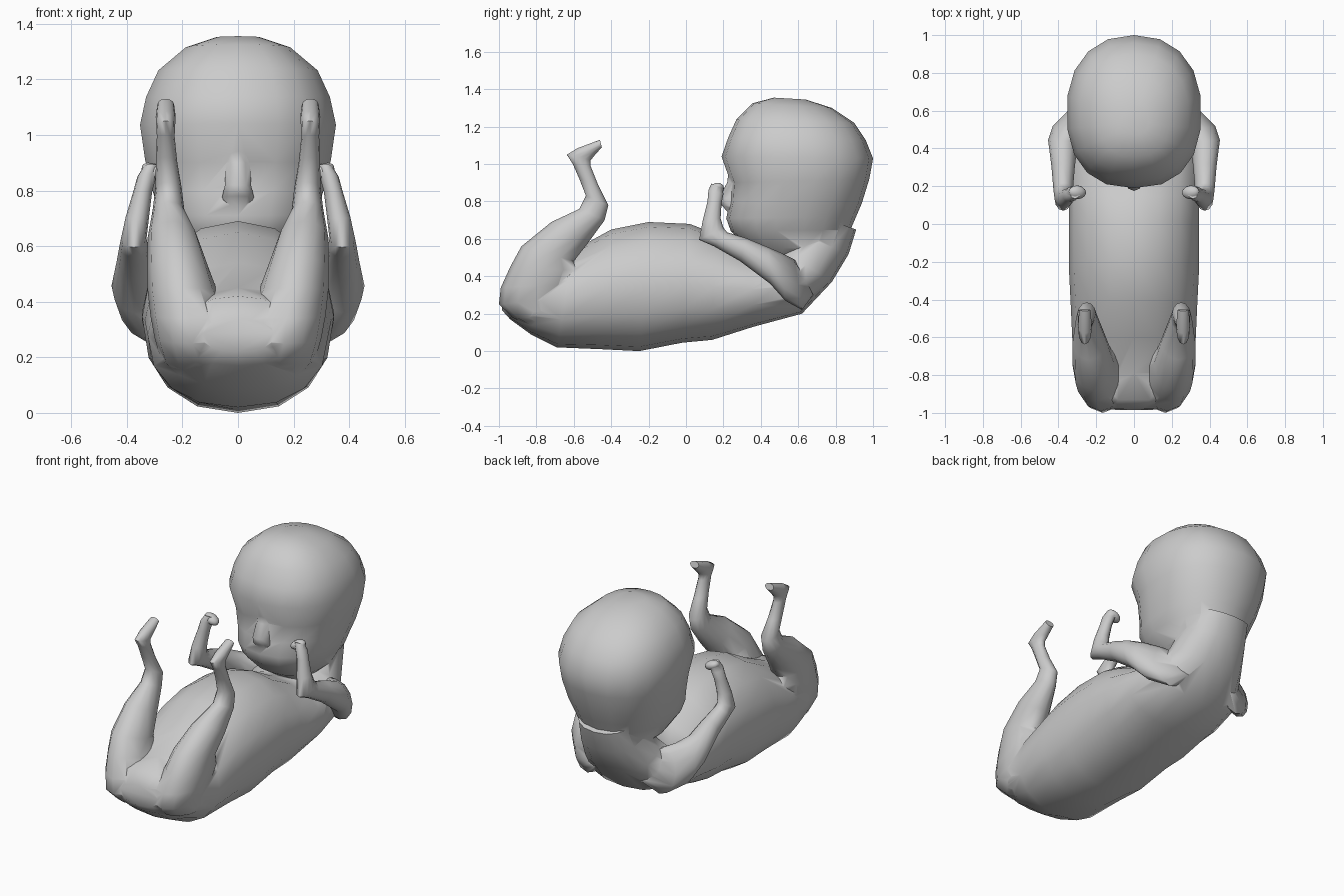
import bpy, bmesh
from math import sin, cos, pi, copysign
from mathutils import Vector, Euler


def loft(name, rings, sides=16, power=2.0, power_back=None, mirror=False):
    """Skin rings given as (y0, z0, y1, z1, x centre, half width)."""
    bm = bmesh.new()
    loops = []
    for y0, z0, y1, z1, x, w in rings:
        a, b = Vector((x, y0, z0)), Vector((x, y1, z1))
        mid, half = (a + b) / 2, (b - a) / 2
        loop = []
        for i in range(sides):
            t = 2 * pi * i / sides
            p = power if cos(t) > 0 else (power_back or power)
            c = copysign(abs(cos(t)) ** (2 / p), cos(t))
            s = copysign(abs(sin(t)) ** (2 / p), sin(t))
            loop.append(bm.verts.new(mid - half * c + Vector((w * s, 0, 0))))
        loops.append(loop)
    for p, q in zip(loops, loops[1:]):
        for i in range(sides):
            j = (i + 1) % sides
            bm.faces.new((p[i], p[j], q[j], q[i]))
    for loop in (loops[0], loops[-1]):
        bm.faces.new(loop)
    return finish(name, bm, mirror)


def blob(name, loc, scale, rot=(0, 0, 0), mirror=False):
    bm = bmesh.new()
    bmesh.ops.create_uvsphere(bm, u_segments=12, v_segments=8, radius=1)
    for v in bm.verts:
        v.co = v.co * Vector(scale)
    bmesh.ops.rotate(bm, verts=bm.verts, matrix=Euler(rot).to_matrix())
    bmesh.ops.translate(bm, verts=bm.verts, vec=loc)
    return finish(name, bm, mirror)


def finish(name, bm, mirror):
    if mirror:
        bmesh.ops.mirror(bm, geom=bm.verts[:] + bm.edges[:] + bm.faces[:],
                         axis='X', merge_dist=-1)
    bmesh.ops.recalc_face_normals(bm, faces=bm.faces)
    me = bpy.data.meshes.new(name)
    bm.to_mesh(me)
    bm.free()
    ob = bpy.data.objects.new(name, me)
    bpy.context.collection.objects.link(ob)
    return ob


# Torso, from the seat to the nape of the neck (back side, belly side)
torso = loft("body", [
    (-.985, .22, -.975, .34, 0, .13),
    (-.94, .17, -.93, .42, 0, .22),
    (-.83, .09, -.79, .45, 0, .29),
    (-.69, .02, -.60, .54, 0, .325),
    (-.45, .01, -.40, .65, 0, .335),
    (-.25, .00, -.20, .69, 0, .345),
    (-.02, .045, .02, .68, 0, .345),
    (.14, .06, .15, .63, 0, .345),
    (.36, .13, .33, .53, 0, .345),
    (.62, .20, .45, .49, 0, .31),
    (.78, .37, .50, .55, 0, .24),
    (.87, .52, .55, .65, 0, .20),
    (.91, .65, .62, .75, 0, .18)], power=2.25, power_back=2.0)

# Head, from under the chin to the crown (face side, back side)
head = loft("head", [
    (.45, .475, .72, .48, 0, .12),
    (.33, .55, .83, .55, 0, .20),
    (.24, .64, .88, .65, 0, .26),
    (.215, .71, .91, .72, 0, .285),
    (.235, .80, .94, .79, 0, .31),
    (.24, .90, .98, .92, 0, .338),
    (.19, 1.04, 1.0, 1.03, 0, .357),
    (.225, 1.14, .96, 1.13, 0, .335),
    (.27, 1.24, .90, 1.22, 0, .29),
    (.355, 1.325, .78, 1.30, 0, .19),
    (.47, 1.355, .64, 1.345, 0, .08)],
    sides=18, power=2.4, power_back=2.25)

# Nose ridge running down from the brow
nose = loft("nose", [
    (.23, .98, .30, .98, 0, .04),
    (.22, .90, .30, .90, 0, .045),
    (.175, .82, .30, .81, 0, .05),
    (.19, .78, .30, .77, 0, .06),
    (.235, .73, .30, .73, 0, .04)], sides=10)

# Legs, folded up from the seat, with shin and foot
legs = loft("legs", [
    (-.80, .12, -.60, .13, .13, .09),
    (-.92, .175, -.60, .19, .15, .125),
    (-1.0, .25, -.60, .29, .165, .135),
    (-.99, .34, -.58, .36, .175, .14),
    (-.94, .45, -.56, .43, .20, .125),
    (-.88, .56, -.60, .48, .215, .11),
    (-.72, .69, -.53, .57, .235, .09),
    (-.57, .76, -.435, .70, .25, .057),
    (-.535, .83, -.415, .78, .25, .048),
    (-.57, .92, -.47, .89, .257, .038),
    (-.605, 1.0, -.51, .99, .26, .032),
    (-.637, 1.05, -.51, 1.02, .26, .034),
    (-.58, 1.085, -.49, 1.045, .26, .036),
    (-.46, 1.13, -.45, 1.09, .26, .03)], sides=12, mirror=True)

# Arms, shoulder forward to the elbow and forearm raised
arms = loft("arms", [
    (.68, .30, .60, .46, .16, .08),
    (.62, .22, .58, .49, .25, .10),
    (.53, .27, .51, .525, .335, .095),
    (.45, .36, .44, .555, .375, .08),
    (.29, .48, .32, .605, .375, .062),
    (.15, .56, .22, .635, .375, .052),
    (.07, .595, .20, .66, .375, .046),
    (.09, .70, .185, .71, .362, .042),
    (.115, .80, .19, .79, .343, .034),
    (.12, .86, .20, .84, .328, .034),
    (.135, .895, .195, .875, .312, .028)], sides=12, mirror=True)
hands = blob("hands", (.30, .168, .868), (.05, .036, .028), (0, -.4, .1),
             mirror=True)

# Fuse everything into one skin so no inner surfaces remain
parts = [head, nose, legs, arms, hands]
bpy.context.view_layer.objects.active = torso
for part in parts:
    mod = torso.modifiers.new("Union", 'BOOLEAN')
    mod.operation, mod.solver, mod.object = 'UNION', 'EXACT', part
    mod.use_self = True
    bpy.ops.object.modifier_apply(modifier=mod.name)
for part in parts:
    bpy.data.objects.remove(part)
torso.select_set(True)
bpy.ops.object.shade_smooth_by_angle(angle=1.0)
